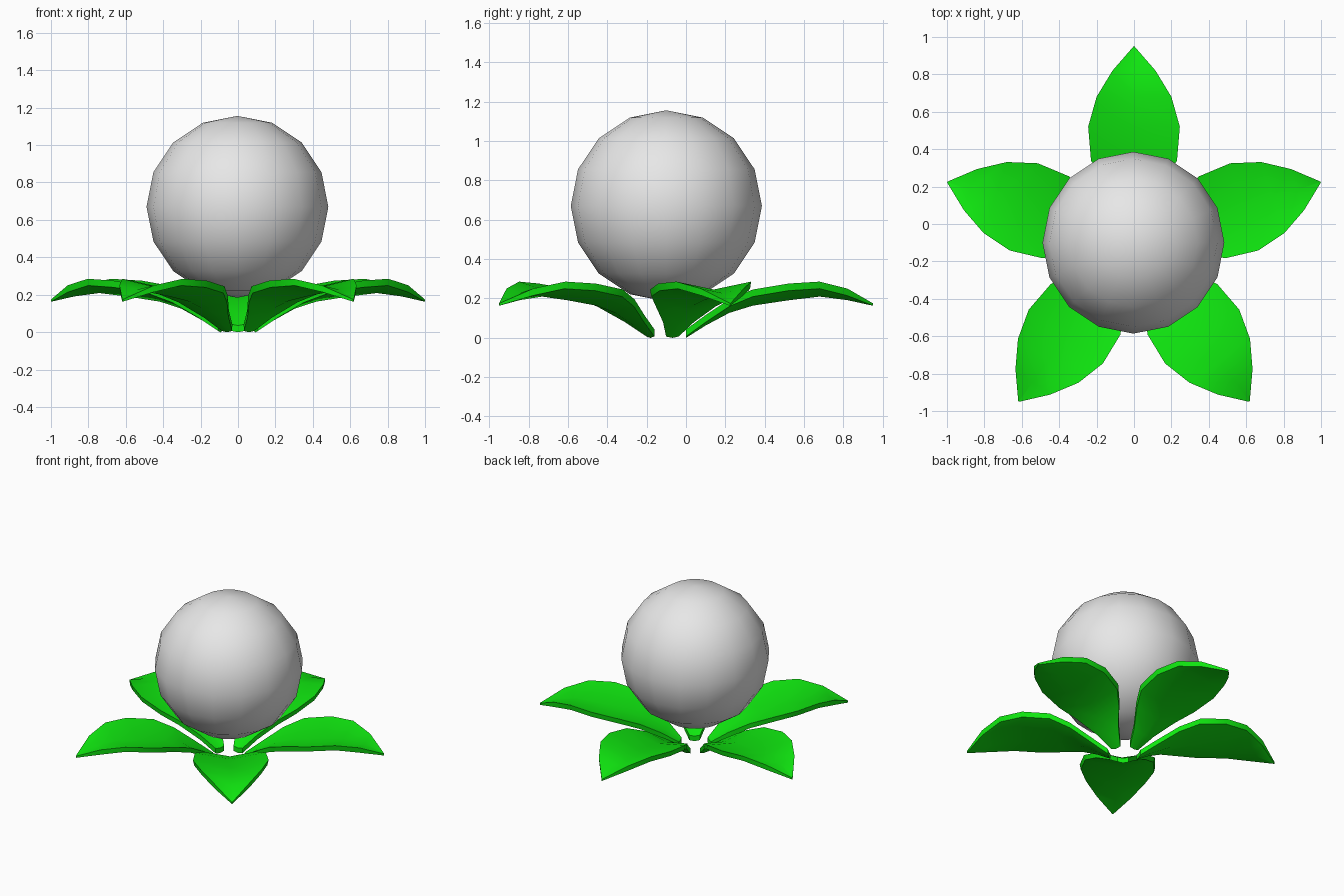
import bpy, bmesh, math
from mathutils import Matrix, Vector

cube = bpy.data.objects.get("Cube")
if cube:
    bpy.data.objects.remove(cube)


def material(name, rgb):
    mat = bpy.data.materials.new(name)
    mat.use_nodes = True
    mat.diffuse_color = (*rgb, 1)
    mat.node_tree.nodes["Principled BSDF"].inputs["Base Color"].default_value = (*rgb, 1)
    return mat


def finish(bm, name, mat, angle):
    bmesh.ops.recalc_face_normals(bm, faces=bm.faces)
    mesh = bpy.data.meshes.new(name)
    bm.to_mesh(mesh)
    bm.free()
    mesh.materials.append(mat)
    obj = bpy.data.objects.new(name, mesh)
    bpy.context.collection.objects.link(obj)
    bpy.ops.object.select_all(action="DESELECT")
    obj.select_set(True)
    bpy.context.view_layer.objects.active = obj
    bpy.ops.object.shade_smooth_by_angle(angle=math.radians(angle))
    return obj


green = material("leaf green", (0.005, 0.8, 0.005))
grey = material("light grey", (0.8, 0.8, 0.8))
AXIS = Vector((0, -0.1, 0))

# Leaf stations: distance from the axis, half width, height of the rim
LEAF = [(0.1, 0.035, 0.042), (0.2, 0.085, 0.115), (0.32, 0.165, 0.195),
        (0.44, 0.23, 0.245), (0.62, 0.245, 0.275), (0.78, 0.2, 0.285),
        (0.92, 0.115, 0.25), (1.05, 0.002, 0.175)]


def leaf(name, angle):
    """Thick leaf, folded into a shallow valley along its midrib."""
    bm = bmesh.new()
    rings = []
    for r, w, z in LEAF:
        rib = z - 0.2 * w
        thick = 0.036 if w > 0.01 else 0.012
        section = [(-w, z), (0, rib), (w, z),
                   (w * 0.97, z - thick), (0, rib - thick), (-w * 0.97, z - thick)]
        rings.append([bm.verts.new((r, y, h)) for y, h in section])
    n = len(rings[0])
    for a, b in zip(rings, rings[1:]):
        for i in range(n):
            j = (i + 1) % n
            bm.faces.new((a[i], a[j], b[j], b[i]))
    bm.faces.new(rings[0])
    bm.faces.new(rings[-1])
    bm.transform(Matrix.Translation(AXIS) @ Matrix.Rotation(angle, 4, "Z"))
    return finish(bm, name, green, 40)


# Five leaves around the axis, the first pointing back
for i in range(5):
    leaf(f"leaf_{i + 1}", math.radians(90 + 72 * i))

# Ball resting on the leaves
bm = bmesh.new()
bmesh.ops.create_uvsphere(bm, u_segments=16, v_segments=8, radius=0.486)
bm.transform(Matrix.Translation(AXIS + Vector((-0.003, 0, 0.67))))
finish(bm, "ball", grey, 60)
